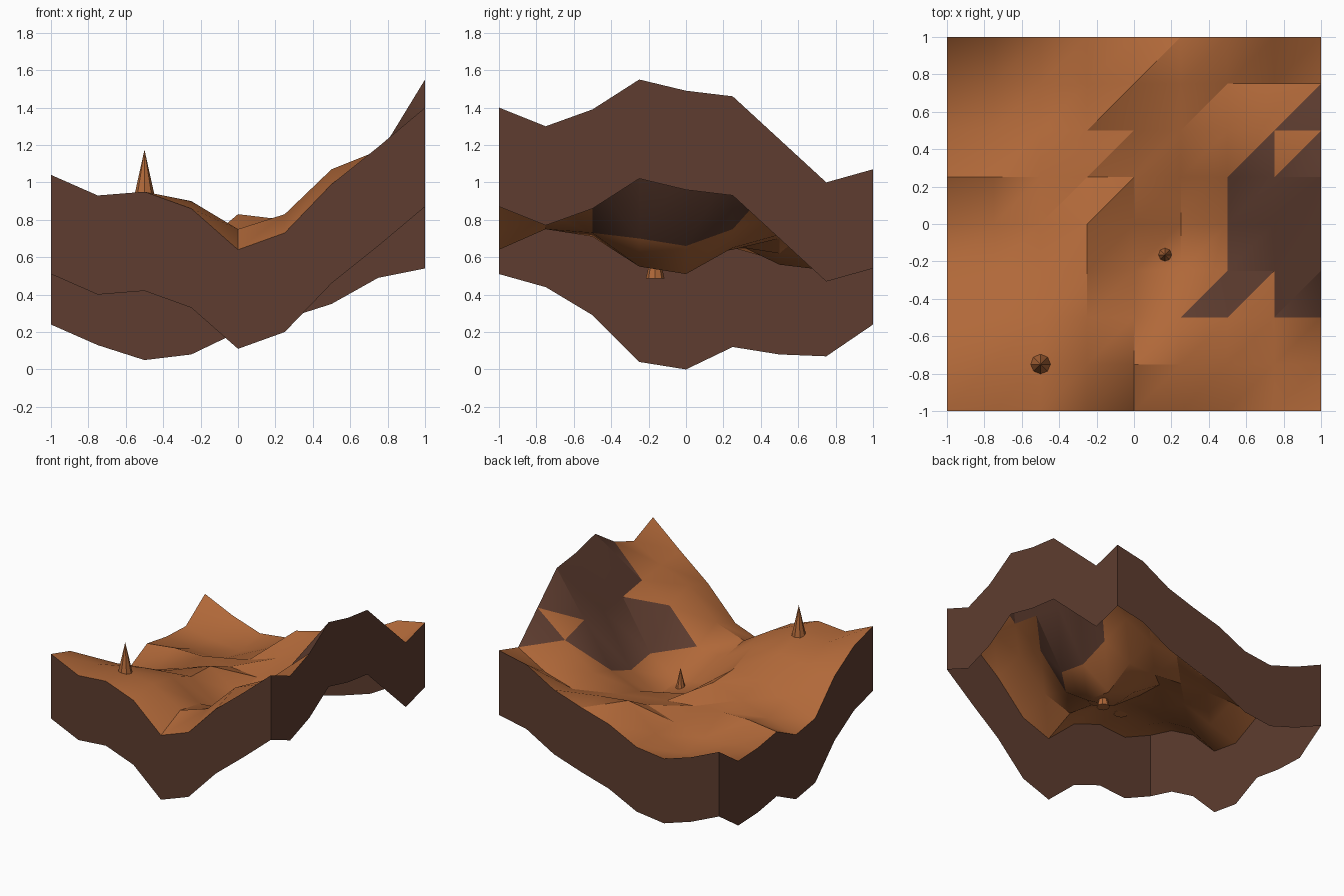
import bpy
import bmesh
import math

if "Cube" in bpy.data.objects:
    bpy.data.objects.remove(bpy.data.objects["Cube"], do_unlink=True)

STEP = 0.25
SKIRT = 0.53

# Terrain heights in hundredths, rows from front to back, columns from -x to +x
HEIGHTS = [
    "104 93 95 86 64 73 99 119 140",
    "97 93 94 90 75 83 107 117 130",
    "82 84 87 86 71 73 100 114 139",
    "57 68 75 77 59 55 70 110 155",
    "53 60 68 76 60 51 66 108 149",
    "65 68 68 66 64 65 75 110 146",
    "61 58 56 62 70 72 83 103 123",
    "60 55 53 62 83 80 79 86 100",
    "77 66 58 61 73 80 88 102 107",
]

# Rock cover of the last three columns in each row of cells:
# L = lower right triangle, U = upper left triangle, B = both, . = none
ROCK = ["...", "...", "LUB", ".BB", ".BB", ".LL", "..L", "..."]


def material(name, colour):
    mat = bpy.data.materials.new(name)
    mat.use_nodes = True
    mat.diffuse_color = (*colour, 1)
    mat.node_tree.nodes["Principled BSDF"].inputs["Base Color"].default_value = (*colour, 1)
    return mat


def add_object(name, bm, materials):
    mesh = bpy.data.meshes.new(name)
    bm.to_mesh(mesh)
    bm.free()
    obj = bpy.data.objects.new(name, mesh)
    bpy.context.collection.objects.link(obj)
    for mat in materials:
        mesh.materials.append(mat)
    return obj


clay = material("orange clay", (0.44, 0.14, 0.041))
rock = material("dark rock", (0.112, 0.046, 0.029))


def build_terrain():
    bm = bmesh.new()
    grid = []
    for j, row in enumerate(HEIGHTS):
        grid.append([bm.verts.new((i * STEP - 1, j * STEP - 1, int(h) / 100))
                     for i, h in enumerate(row.split())])

    # ground triangles, split along the rising diagonal
    cells = len(grid) - 1
    for j in range(cells):
        cover = ROCK[j].rjust(cells, ".")
        for i in range(cells):
            a, b = grid[j][i], grid[j][i + 1]
            c, d = grid[j + 1][i + 1], grid[j + 1][i]
            lower = bm.faces.new((a, b, c))
            upper = bm.faces.new((a, c, d))
            lower.material_index = int(cover[i] in "LB")
            upper.material_index = int(cover[i] in "UB")

    # open-bottomed skirt that follows the outline
    rim = (grid[0] + [r[-1] for r in grid[1:]]
           + grid[-1][-2::-1] + [r[0] for r in grid[-2:0:-1]])
    foot = [bm.verts.new((v.co.x, v.co.y, max(0, v.co.z - SKIRT))) for v in rim]
    for k in range(len(rim)):
        n = (k + 1) % len(rim)
        wall = bm.faces.new((rim[n], rim[k], foot[k], foot[n]))
        wall.material_index = 1

    terrain = add_object("terrain", bm, [clay, rock])
    bpy.ops.object.select_all(action="DESELECT")
    terrain.select_set(True)
    bpy.context.view_layer.objects.active = terrain
    bpy.ops.object.shade_smooth_by_angle(angle=math.radians(30))


def build_spire(name, x, y, base, height, radius):
    bm = bmesh.new()
    bmesh.ops.create_cone(bm, cap_ends=True, segments=8, radius1=radius,
                          radius2=0, depth=height)
    bmesh.ops.translate(bm, verts=bm.verts, vec=(0, 0, height / 2))
    spire = add_object(name, bm, [clay])
    spire.location = (x, y, base)


build_terrain()
build_spire("tall_spire", -0.5, -0.75, 0.93, 0.245, 0.054)
build_spire("short_spire", 0.165, -0.165, 0.485, 0.22, 0.05)
